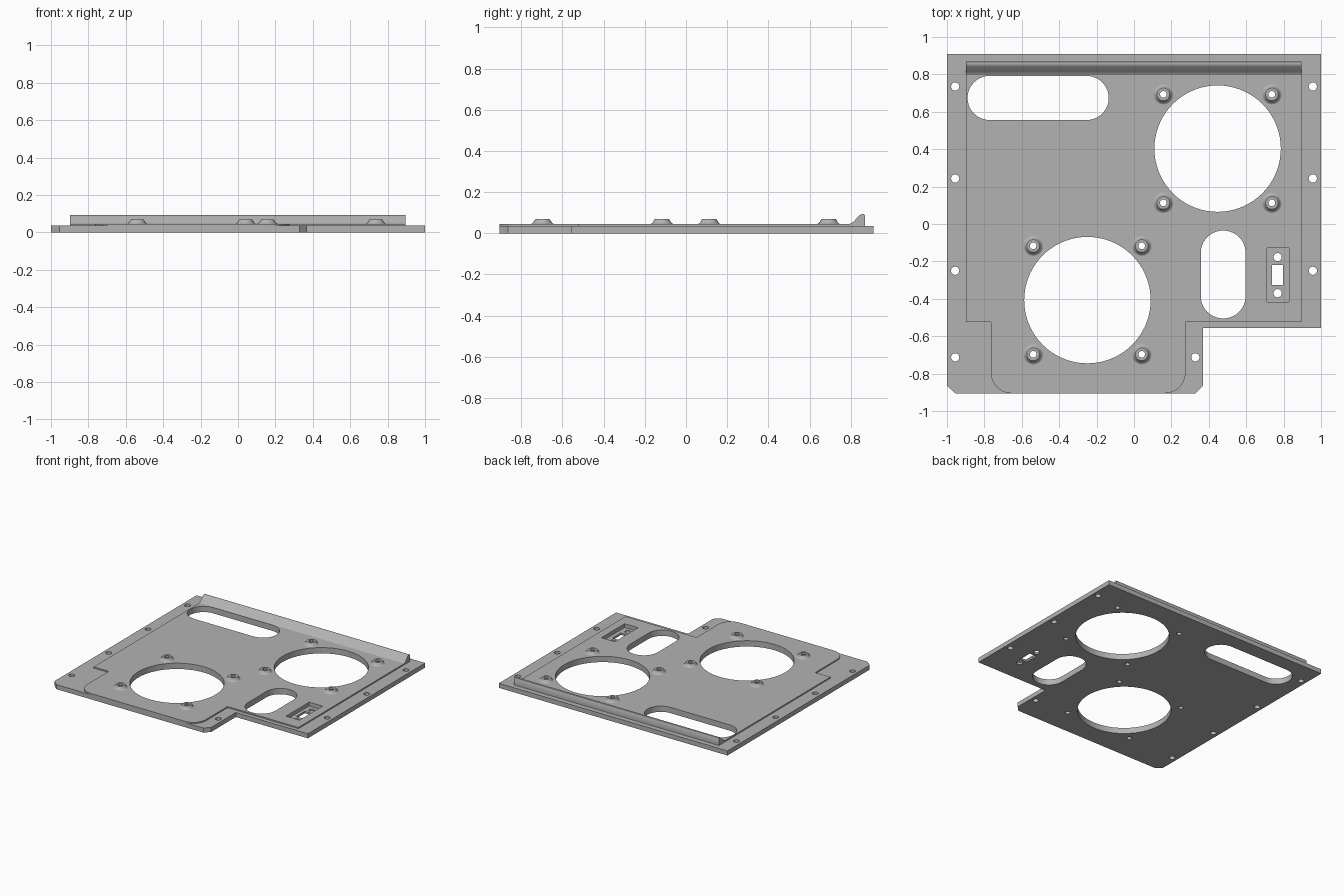
import bpy, bmesh, math

if "Cube" in bpy.data.objects:
    bpy.data.objects.remove(bpy.data.objects["Cube"])

PLATE_TOP, PANEL_TOP, BOSS_TOP = 0.036, 0.046, 0.069

steel = bpy.data.materials.new("plain grey")
steel.diffuse_color = (0.45, 0.45, 0.45, 1)
steel.use_nodes = True
steel.node_tree.nodes["Principled BSDF"].inputs["Base Color"].default_value = steel.diffuse_color


def finish(bm, name):
    bmesh.ops.recalc_face_normals(bm, faces=bm.faces)
    mesh = bpy.data.meshes.new(name)
    bm.to_mesh(mesh)
    bm.free()
    mesh.materials.append(steel)
    obj = bpy.data.objects.new(name, mesh)
    bpy.context.collection.objects.link(obj)
    return obj


def prism(bm, outline, z0, z1):
    """Extrude a closed xy outline between two heights."""
    face = bm.faces.new([bm.verts.new((x, y, z0)) for x, y in outline])
    top = bmesh.ops.extrude_face_region(bm, geom=[face])["geom"]
    for v in top:
        if isinstance(v, bmesh.types.BMVert):
            v.co.z = z1


def arc(cx, cy, r, a0, a1, n):
    angles = [math.radians(a0 + (a1 - a0) * i / n) for i in range(n + 1)]
    return [(cx + r * math.cos(a), cy + r * math.sin(a)) for a in angles]


def circle(cx, cy, r, n):
    return arc(cx, cy, r, 0, 360, n)[:-1]


def rect(x0, x1, y0, y1):
    return [(x0, y0), (x1, y0), (x1, y1), (x0, y1)]


def apply_boolean(obj, other, operation):
    mod = obj.modifiers.new(operation.lower(), 'BOOLEAN')
    mod.operation, mod.object, mod.solver = operation, other, 'EXACT'
    bpy.context.view_layer.objects.active = obj
    bpy.ops.object.modifier_apply(modifier=mod.name)
    bpy.data.objects.remove(other)


def smooth(obj):
    bpy.ops.object.select_all(action='DESELECT')
    obj.select_set(True)
    bpy.context.view_layer.objects.active = obj
    bpy.ops.object.shade_smooth_by_angle(angle=math.radians(35))


# Base plate with a notched corner and two clipped corners
bm = bmesh.new()
prism(bm, [(-0.955, -0.905), (0.33, -0.905), (0.37, -0.865), (0.37, -0.555),
           (1, -0.555), (1, 0.91), (-1, 0.91), (-1, -0.865)], 0, PLATE_TOP)
plate = finish(bm, "mounting_plate")

# Raised panel with a rounded tongue at the front
bm = bmesh.new()
prism(bm, arc(-0.655, -0.795, 0.11, 180, 270, 12)
      + arc(0.165, -0.795, 0.11, 270, 360, 12)
      + [(0.275, -0.523), (0.895, -0.523), (0.895, 0.87), (-0.897, 0.87),
         (-0.897, -0.523), (-0.765, -0.523)], 0.015, PANEL_TOP)
apply_boolean(plate, finish(bm, "raised_panel"), 'UNION')

# Recessed pocket for the small connector
bm = bmesh.new()
prism(bm, rect(0.712, 0.829, -0.417, -0.128), 0.016, 0.2)
apply_boolean(plate, finish(bm, "pocket_cutter"), 'DIFFERENCE')

# Openings through the plate
ring_centres = [(0.447, 0.403), (-0.249, -0.407)]
boss_centres = [(cx + sx * 0.29, cy + sy * 0.29) for cx, cy in ring_centres
                for sx in (-1, 1) for sy in (-1, 1)]
screw_holes = [(s * 0.956, y) for s in (-1, 1) for y in (0.735, 0.243, -0.25)]
screw_holes += [(-0.956, -0.713), (0.328, -0.713), (0.768, -0.177), (0.768, -0.37)]
openings = [circle(cx, cy, 0.338, 72) for cx, cy in ring_centres]
openings += [circle(x, y, 0.022, 20) for x, y in screw_holes]
openings += [circle(x, y, 0.018, 20) for x, y in boss_centres]
openings += [rect(0.738, 0.797, -0.327, -0.22),
             arc(-0.253, 0.674, 0.118, -90, 90, 20) + arc(-0.772, 0.674, 0.118, 90, 270, 20),
             arc(0.477, -0.155, 0.12, 0, 180, 20) + arc(0.477, -0.385, 0.12, 180, 360, 20)]
bm = bmesh.new()
for outline in openings:
    prism(bm, outline, -0.1, 0.2)
apply_boolean(plate, finish(bm, "opening_cutter"), 'DIFFERENCE')
smooth(plate)

# Flared screw bosses around both large openings
profile = [(0.056, PANEL_TOP - 0.001), (0.049, 0.048), (0.044, 0.053), (0.041, 0.059),
           (0.037, 0.066), (0.034, BOSS_TOP), (0.018, BOSS_TOP), (0.018, PANEL_TOP - 0.001)]
SIDES = 20
for number, (cx, cy) in enumerate(boss_centres, 1):
    bm = bmesh.new()
    rings = [[bm.verts.new((x, y, z)) for x, y in circle(cx, cy, r, SIDES)] for r, z in profile]
    for lower, upper in zip(rings, rings[1:] + rings[:1]):
        for i in range(SIDES):
            j = (i + 1) % SIDES
            bm.faces.new((lower[i], lower[j], upper[j], upper[i]))
    smooth(finish(bm, f"screw_boss_{number}"))

# Rear lip: concave ramp rising to a rounded crest
lip = [(0.87, PANEL_TOP - 0.001), (0.87, 0.086), (0.866, 0.092), (0.859, 0.094),
       (0.85, 0.092), (0.842, 0.087), (0.816, 0.059), (0.807, 0.051),
       (0.797, PANEL_TOP), (0.797, PANEL_TOP - 0.001)]
bm = bmesh.new()
ends = [[bm.verts.new((x, y, z)) for y, z in lip] for x in (-0.897, 0.895)]
for end in ends:
    bm.faces.new(end)
for i in range(len(lip)):
    j = (i + 1) % len(lip)
    bm.faces.new((ends[0][i], ends[0][j], ends[1][j], ends[1][i]))
smooth(finish(bm, "rear_lip"))
